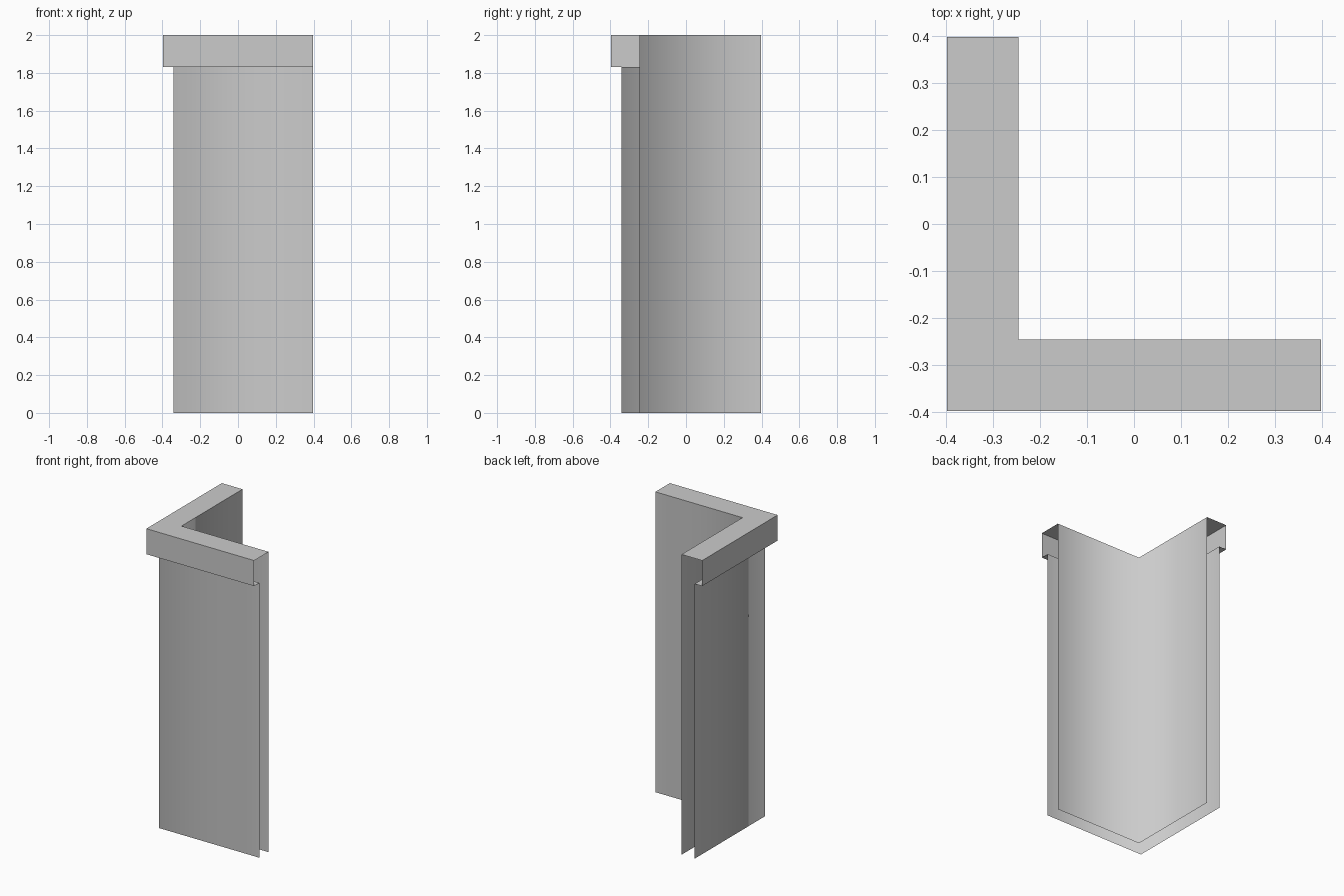
import bpy

cube = bpy.data.objects.get("Cube")
if cube:
    bpy.data.objects.remove(cube, do_unlink=True)

grey = bpy.data.materials.new("light grey")
grey.use_nodes = True
colour = (0.6, 0.6, 0.6, 1)
grey.diffuse_color = colour
grey.node_tree.nodes["Principled BSDF"].inputs["Base Color"].default_value = colour

END, INNER, OUTER, LIP = 0.397, -0.245, -0.342, -0.397
TOP, LEDGE = 2.0, 1.83


def corner_sweep(name, profile, smooth):
    """Sweep an open (offset, height) profile around the L-shaped corner."""
    verts, faces = [], []
    for d, z in profile:
        verts += [(END, d, z), (d, d, z), (d, END, z)]
    for i in range(len(profile) - 1):
        for k in range(2):
            a = 3 * i + k
            faces.append((a, a + 3, a + 4, a + 1))
    mesh = bpy.data.meshes.new(name)
    mesh.from_pydata(verts, [], faces)
    mesh.materials.append(grey)
    mesh.polygons.foreach_set("use_smooth", [smooth] * len(faces))
    mesh.update()
    obj = bpy.data.objects.new(name, mesh)
    bpy.context.collection.objects.link(obj)
    return obj


# Thin sheets, open at the base and at both ends
corner_sweep("inner_wall", [(INNER, 0), (INNER, TOP)], True)
corner_sweep("outer_wall", [(OUTER, LEDGE), (OUTER, 0)], True)

# Overhanging cap: top, fascia and underside ledge
corner_sweep("cap", [(INNER, TOP), (LIP, TOP), (LIP, LEDGE), (OUTER, LEDGE)], False)
